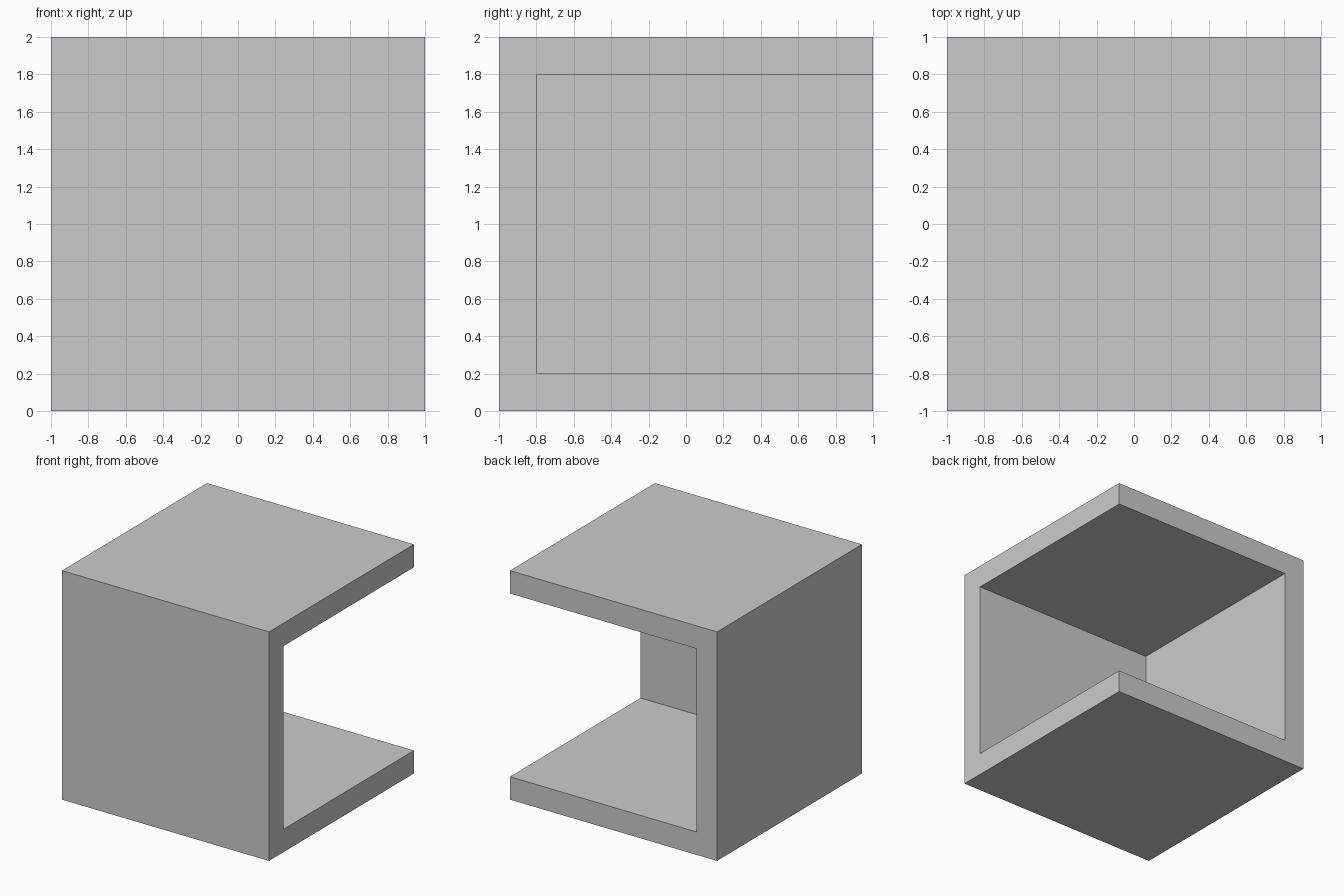
import bpy

if "Cube" in bpy.data.objects:
    bpy.data.objects.remove(bpy.data.objects["Cube"])

T = 0.2  # wall thickness


def box(name, lo, hi):
    """Add an axis-aligned box spanning the corners lo to hi."""
    centre = [(a + b) / 2 for a, b in zip(lo, hi)]
    bpy.ops.mesh.primitive_cube_add(size=1, location=centre)
    obj = bpy.context.object
    obj.name = name
    obj.scale = [b - a for a, b in zip(lo, hi)]
    bpy.ops.object.transform_apply(location=True, rotation=False, scale=True)
    return obj


# Opening through the right and back sides, leaving floor, roof and two walls
cutter = box("opening_cutter", (-1 + T, -1 + T, T), (1.5, 1.5, 2 - T))
cutter.hide_render = True

# Solid cube with the corner opening cut out
shell = box("open_corner_shell", (-1, -1, 0), (1, 1, 2))
cut = shell.modifiers.new("opening", 'BOOLEAN')
cut.operation = 'DIFFERENCE'
cut.solver = 'EXACT'
cut.object = cutter
bpy.ops.object.modifier_apply(modifier=cut.name)
bpy.data.objects.remove(cutter, do_unlink=True)
